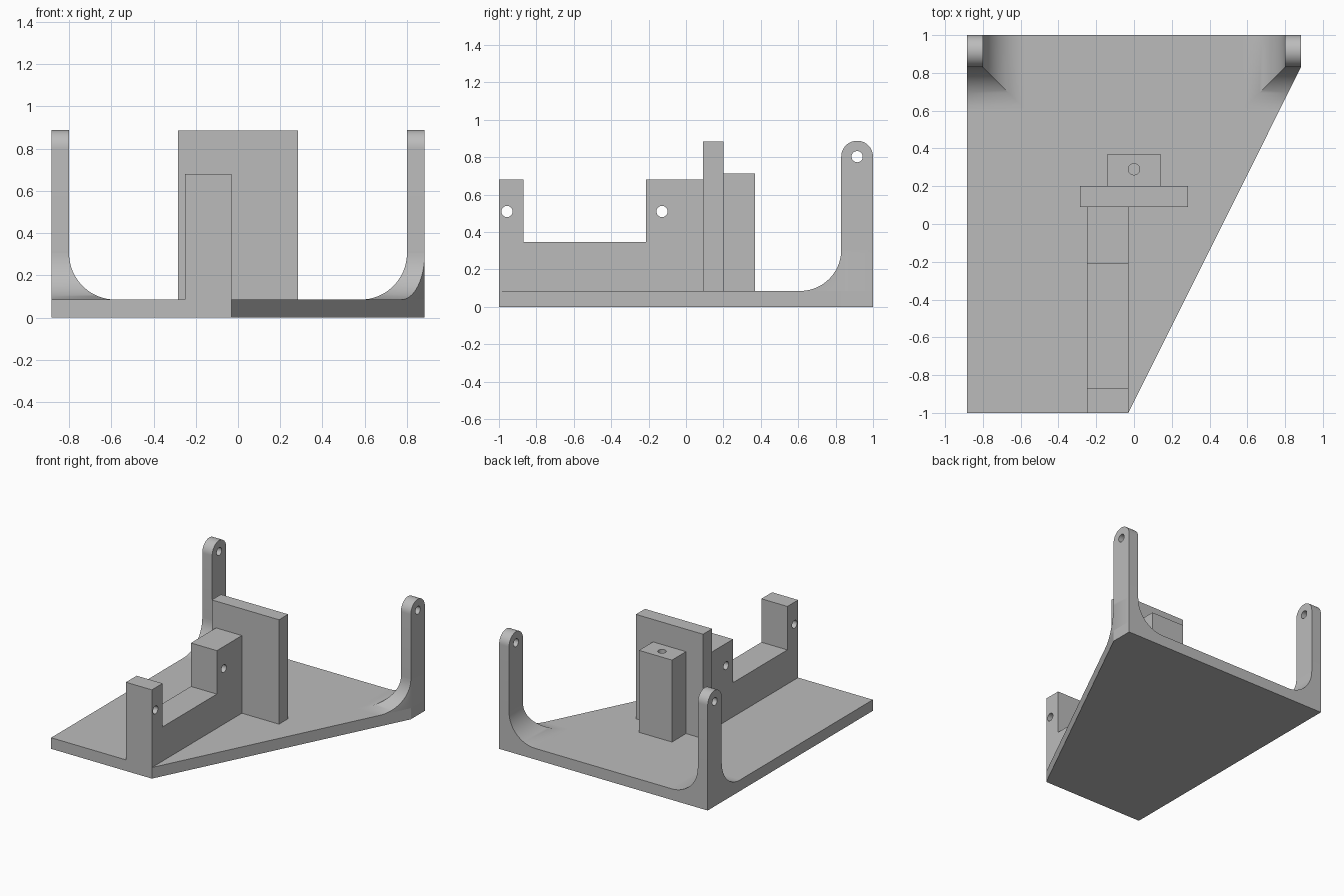
import bpy, bmesh, math
from mathutils import Matrix, Vector

cube = bpy.data.objects.get("Cube")
if cube:
    bpy.data.objects.remove(cube, do_unlink=True)

grey = bpy.data.materials.new("plain grey")
grey.use_nodes = True
COLOUR = (0.5, 0.5, 0.5, 1)
grey.diffuse_color = COLOUR
grey.node_tree.nodes["Principled BSDF"].inputs["Base Color"].default_value = COLOUR

HALF = 0.884      # half width of the base
DECK = 0.085      # thickness of the base
POST_Y = 0.83     # front face of the posts
POST_X = 0.80     # inner face of the posts
FILLET = 0.22
HOLE = 0.03


def finish(name, bm):
    bmesh.ops.remove_doubles(bm, verts=bm.verts, dist=1e-5)
    bmesh.ops.recalc_face_normals(bm, faces=bm.faces)
    mesh = bpy.data.meshes.new(name)
    bm.to_mesh(mesh)
    bm.free()
    mesh.materials.append(grey)
    obj = bpy.data.objects.new(name, mesh)
    bpy.context.collection.objects.link(obj)
    return obj


def activate(obj):
    bpy.ops.object.select_all(action='DESELECT')
    obj.select_set(True)
    bpy.context.view_layer.objects.active = obj


def smooth(obj):
    activate(obj)
    bpy.ops.object.shade_smooth_by_angle(angle=math.radians(30))


def prism(name, points, shift):
    """Extrude a closed outline of 3D points along a vector."""
    bm = bmesh.new()
    face = bm.faces.new([bm.verts.new(p) for p in points])
    result = bmesh.ops.extrude_face_region(bm, geom=[face], use_keep_orig=True)
    moved = [v for v in result["geom"] if isinstance(v, bmesh.types.BMVert)]
    bmesh.ops.translate(bm, verts=moved, vec=shift)
    return finish(name, bm)


def box(name, x, y, z):
    outline = [(x[0], y[0], z[0]), (x[1], y[0], z[0]), (x[1], y[1], z[0]), (x[0], y[1], z[0])]
    return prism(name, outline, (0, 0, z[1] - z[0]))


def drill(obj, centre, axis, length):
    """Cut a round hole centred on a point."""
    bm = bmesh.new()
    turn = Vector((0, 0, 1)).rotation_difference(Vector(axis)).to_matrix().to_4x4()
    bmesh.ops.create_cone(bm, cap_ends=True, segments=32, radius1=HOLE, radius2=HOLE,
                          depth=length, matrix=Matrix.Translation(centre) @ turn)
    cutter = finish("hole_cutter", bm)
    cutter.hide_render = True
    mod = obj.modifiers.new("hole", 'BOOLEAN')
    mod.operation = 'DIFFERENCE'
    mod.solver = 'EXACT'
    mod.object = cutter
    activate(obj)
    bpy.ops.object.modifier_apply(modifier=mod.name)
    bpy.data.objects.remove(cutter, do_unlink=True)


# Base plate with one slanted side
prism("base_plate", [(-HALF, -1, 0), (-0.03, -1, 0), (HALF, POST_Y, 0), (HALF, 1, 0), (-HALF, 1, 0)],
      (0, 0, DECK))

# Stepped rib with two cross holes
low, high = 0.347, 0.68
steps = [(-1, DECK), (0.09, DECK), (0.09, high), (-0.213, high),
         (-0.213, low), (-0.87, low), (-0.87, high), (-1, high)]
rib = prism("stepped_rib", [(-0.25, y, z) for y, z in steps], (0.22, 0, 0))
for y in (-0.957, -0.128):
    drill(rib, (-0.14, y, 0.51), (1, 0, 0), 1)
smooth(rib)

# Upright panel and the block behind it
box("upright_panel", (-0.285, 0.285), (0.09, 0.2), (DECK, 0.885))
block = box("rear_block", (-0.14, 0.14), (0.2, 0.37), (DECK, 0.713))
drill(block, (0, 0.29, 0.713), (0, 0, 1), 0.6)
smooth(block)


def post(side, sign, slant):
    """Round-topped post on a flared foot; slant trims the foot to the base edge."""
    foot_top = DECK + FILLET
    radius = (1 - POST_Y) / 2
    mid_y, mid_z = 1 - radius, 0.803
    # Upper arm
    outline = [(POST_Y, foot_top), (1, foot_top)]
    for i in range(25):
        a = math.pi * i / 24
        outline.append((mid_y + radius * math.cos(a), mid_z + radius * math.sin(a)))
    arm = prism(side + "_post", [(sign * POST_X, y, z) for y, z in outline],
                (sign * (HALF - POST_X), 0, 0))
    drill(arm, (sign * HALF, mid_y, mid_z), (1, 0, 0), 0.5)
    smooth(arm)
    # Flared foot, a stack of widening sections
    bm = bmesh.new()
    rings = []
    for i in range(21):
        a = math.pi / 2 * i / 20
        d = FILLET * (1 - math.cos(a))
        z = foot_top - FILLET * math.sin(a)
        section = [(POST_X - d, 1), (POST_X - d, POST_Y - d),
                   (HALF - slant * d, POST_Y - d), (HALF, POST_Y), (HALF, 1)]
        rings.append([bm.verts.new((sign * x, y, z)) for x, y in section])
    for upper, lower in zip(rings, rings[1:]):
        for k in range(5):
            n = (k + 1) % 5
            bm.faces.new((upper[k], upper[n], lower[n], lower[k]))
    bm.faces.new(rings[0])
    bm.faces.new(rings[-1])
    smooth(finish(side + "_post_foot", bm))


post("left", 1, 0.5)
post("right", -1, 0)
